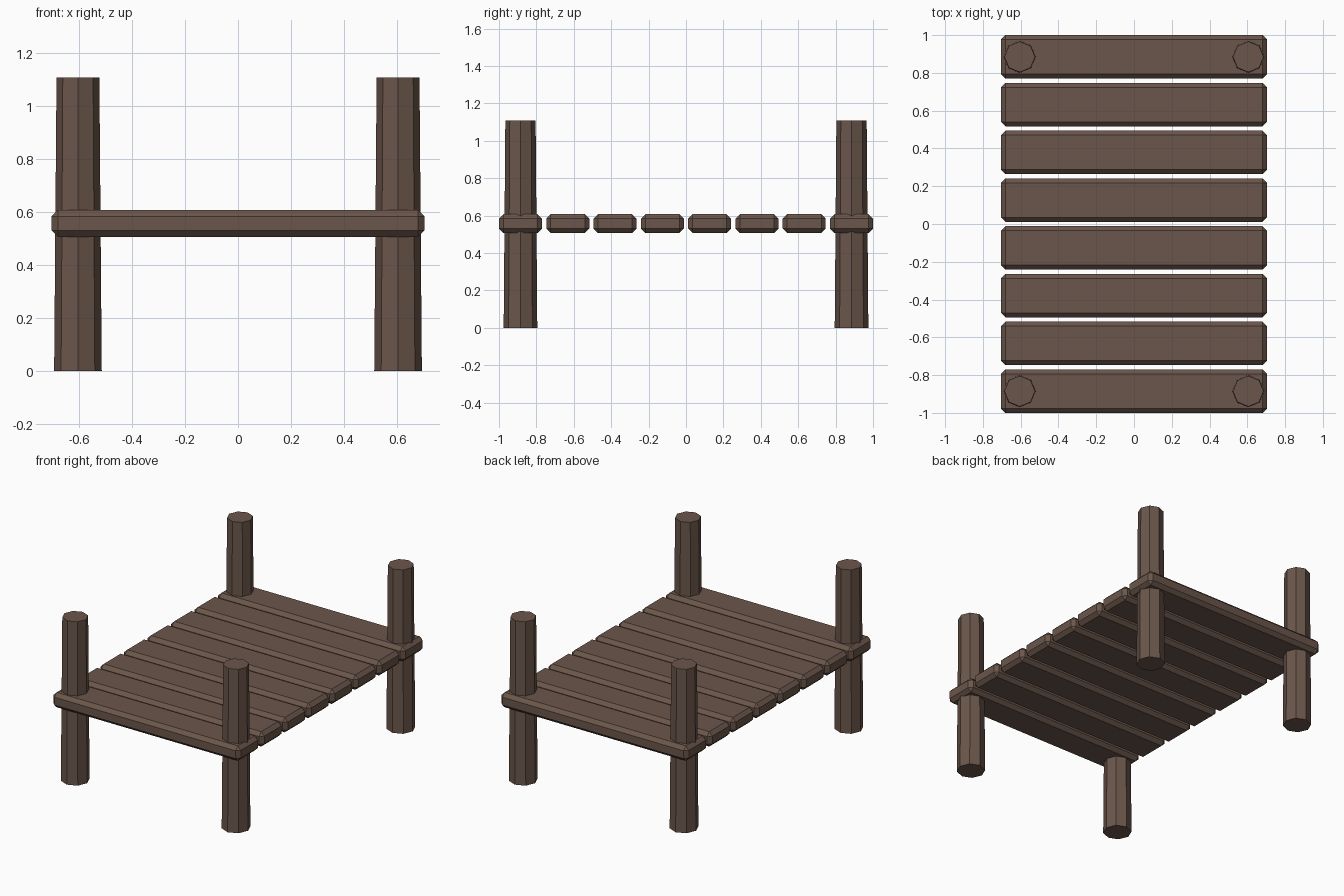
import bpy

if "Cube" in bpy.data.objects:
    bpy.data.objects.remove(bpy.data.objects["Cube"])

wood = bpy.data.materials.new("brown_wood")
wood.diffuse_color = (0.145, 0.093, 0.069, 1)
wood.use_nodes = True
wood.node_tree.nodes["Principled BSDF"].inputs["Base Color"].default_value = wood.diffuse_color

PLANKS, WIDTH, LENGTH = 8, 0.23, 1.41
Z_LOW, Z_HIGH = 0.507, 0.608
END_Y = 1 - WIDTH / 2


def plank(i):
    """Deck board: a box with every edge chamfered."""
    y = -END_Y + 2 * END_Y * i / (PLANKS - 1)
    bpy.ops.mesh.primitive_cube_add(size=1, location=(0, y, (Z_LOW + Z_HIGH) / 2))
    ob = bpy.context.object
    ob.name = f"deck_plank_{i + 1}"
    for v in ob.data.vertices:
        v.co.x *= LENGTH
        v.co.y *= WIDTH
        v.co.z *= Z_HIGH - Z_LOW
    bevel = ob.modifiers.new("chamfer", "BEVEL")
    bevel.width = 0.024
    bevel.segments = 1
    ob.data.materials.append(wood)


def post(name, x, y):
    """Eight-sided post, slightly narrower at the top."""
    height = 1.11
    bpy.ops.mesh.primitive_cone_add(vertices=8, radius1=0.09, radius2=0.081,
                                    depth=height, location=(x, y, height / 2))
    ob = bpy.context.object
    ob.name = name
    ob.data.materials.append(wood)


# Deck
for i in range(PLANKS):
    plank(i)

# Corner posts through the end planks
for side, x in (("left", -0.605), ("right", 0.605)):
    for end, y in (("front", -END_Y), ("back", END_Y)):
        post(f"{end}_{side}_post", x, y)
